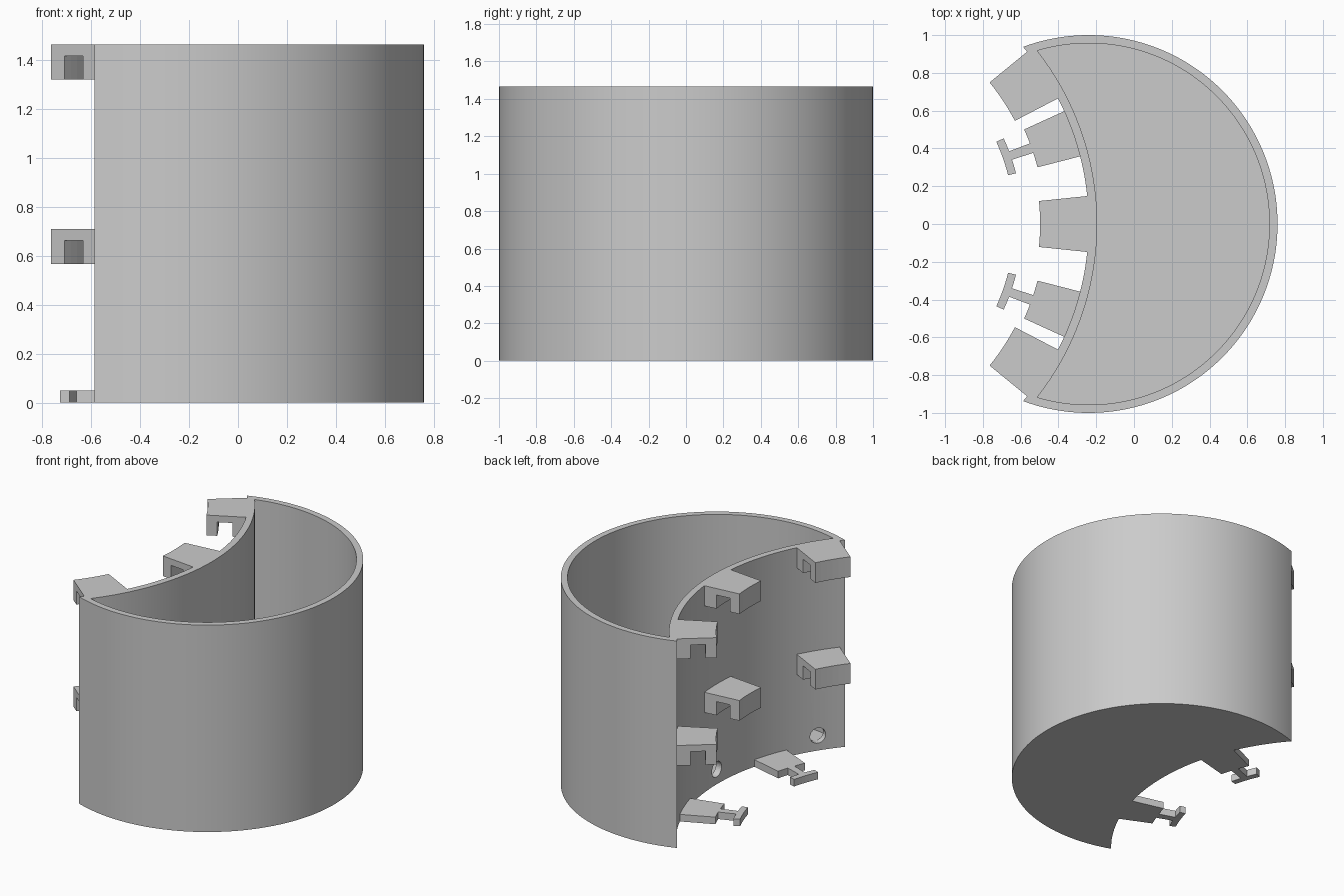
import bpy, bmesh, math
from mathutils import Vector

if "Cube" in bpy.data.objects:
    bpy.data.objects.remove(bpy.data.objects["Cube"])

HEIGHT, FLOOR = 1.465, 0.05
ROUND_X = -0.24            # centre of the round outer wall
POLE_X, POLE_R = -1.68, 1.44   # circle that bites the hollow side

grey = bpy.data.materials.new("plain grey")
grey.use_nodes = True
grey.diffuse_color = (0.6, 0.6, 0.6, 1)
grey.node_tree.nodes["Principled BSDF"].inputs["Base Color"].default_value = (0.6, 0.6, 0.6, 1)


def finish(name, bm):
    bmesh.ops.recalc_face_normals(bm, faces=bm.faces)
    mesh = bpy.data.meshes.new(name)
    bm.to_mesh(mesh)
    bm.free()
    mesh.materials.append(grey)
    obj = bpy.data.objects.new(name, mesh)
    bpy.context.collection.objects.link(obj)
    return obj


def crescent(round_r, bite_r, n_round=96, n_bite=48):
    """Outline between the round wall and the bite circle."""
    d = ROUND_X - POLE_X
    along = (d * d + bite_r ** 2 - round_r ** 2) / (2 * d)
    tip_y = math.sqrt(bite_r ** 2 - along ** 2)
    a = math.atan2(tip_y, along - d)
    b = math.atan2(tip_y, along)
    pts = []
    for i in range(n_round):
        t = -a + 2 * a * i / n_round
        pts.append((ROUND_X + round_r * math.cos(t), round_r * math.sin(t)))
    for i in range(n_bite):
        t = b - 2 * b * i / n_bite
        pts.append((POLE_X + bite_r * math.cos(t), bite_r * math.sin(t)))
    return pts


def bridge(bm, low, high):
    n = len(low)
    for i in range(n):
        j = (i + 1) % n
        bm.faces.new((low[i], low[j], high[j], high[i]))


def sweep(name, profile, angle, half, steps=6):
    """Sweep a radius/height profile about the bite circle's centre."""
    bm = bmesh.new()
    rings = []
    for k in range(steps + 1):
        t = math.radians(angle - half + 2 * half * k / steps)
        rings.append([bm.verts.new((POLE_X + r * math.cos(t), r * math.sin(t), z))
                      for r, z in profile])
    for p, q in zip(rings, rings[1:]):
        bridge(bm, p, q)
    bm.faces.new(rings[0])
    bm.faces.new(rings[-1])
    return finish(name, bm)


def box_profile(r0, r1, z0, z1):
    return [(r0, z0), (r1, z0), (r1, z1), (r0, z1)]


# Open crescent cup
bm = bmesh.new()
outer, inner = crescent(1.0, POLE_R), crescent(0.957, POLE_R + 0.045)
loops = [[bm.verts.new((x, y, z)) for x, y in pts] for pts, z in
         ((outer, 0), (outer, HEIGHT), (inner, HEIGHT), (inner, FLOOR))]
for low, high in zip(loops, loops[1:]):
    bridge(bm, low, high)
bm.faces.new(loops[0])
bm.faces.new(loops[-1])
cup = finish("cup_body", bm)

# Drain holes through the hollow wall
for i, angle in enumerate((-33.4, 0, 33.4)):
    t = math.radians(angle)
    axis = Vector((math.cos(t), math.sin(t), 0))
    bm = bmesh.new()
    bmesh.ops.create_cone(bm, cap_ends=True, segments=32, radius1=0.054,
                          radius2=0.054, depth=0.16)
    bm.transform(axis.to_track_quat('Z', 'Y').to_matrix().to_4x4())
    centre = Vector((POLE_X, 0, 0.106)) + axis * (POLE_R + 0.02)
    bmesh.ops.translate(bm, verts=bm.verts, vec=centre)
    cutter = finish(f"drain_cutter_{i}", bm)
    cutter.hide_render = True
    cutter.hide_set(True)
    cutter.display_type = 'WIRE'
    mod = cup.modifiers.new("drain", 'BOOLEAN')
    mod.operation, mod.solver, mod.object = 'DIFFERENCE', 'EXACT', cutter

# Downward hooks in two rows of three
for row, top in (("lower", 0.71), ("upper", HEIGHT)):
    low, roof = top - 0.143, top - 0.046
    hook = [(1.183, low), (1.253, low), (1.253, roof), (1.352, roof),
            (1.352, low), (1.45, low), (1.45, top), (1.183, top)]
    for side, angle in (("right", -33.4), ("middle", 0), ("left", 33.4)):
        sweep(f"{row}_hook_{side}", hook, angle, 5.9)

# Flat T-shaped tabs at the base
for side, angle in (("front", -19.45), ("back", 19.45)):
    sweep(f"tab_plate_{side}", box_profile(1.207, 1.45, 0, FLOOR), angle, 5.05)
    sweep(f"tab_neck_{side}", box_profile(1.08, 1.215, 0, FLOOR), angle, 1.25, 2)
    sweep(f"tab_bar_{side}", box_profile(1.046, 1.089, 0, FLOOR), angle, 5.15)

# Smooth the curved walls, keep corners crisp
bpy.ops.object.select_all(action='DESELECT')
cup.select_set(True)
bpy.context.view_layer.objects.active = cup
bpy.ops.object.shade_smooth_by_angle(angle=math.radians(25))
